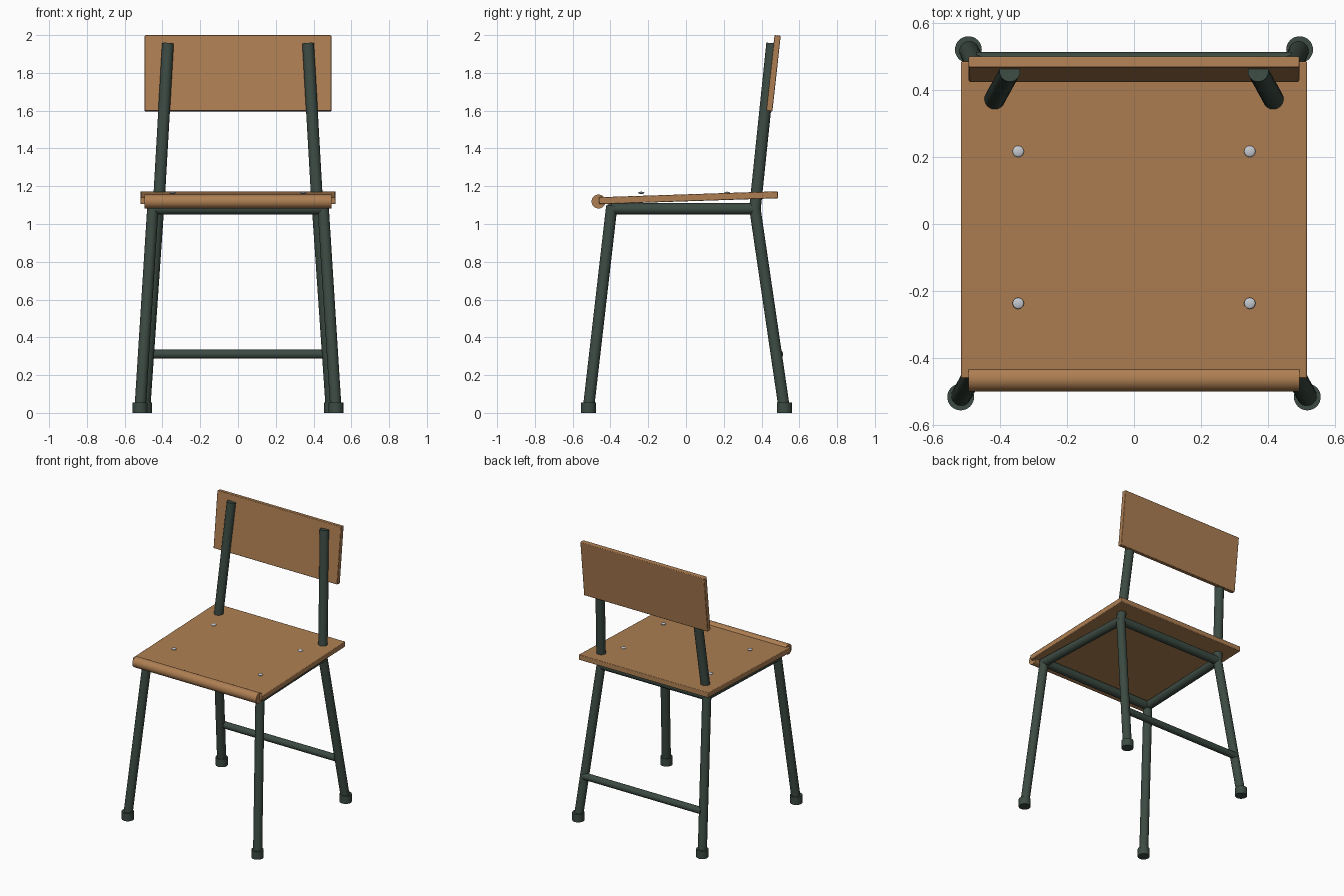
import bpy, math
from mathutils import Vector

if "Cube" in bpy.data.objects:
    bpy.data.objects.remove(bpy.data.objects["Cube"])


def material(name, rgb):
    m = bpy.data.materials.new(name)
    m.diffuse_color = (*rgb, 1)
    m.use_nodes = True
    m.node_tree.nodes["Principled BSDF"].inputs["Base Color"].default_value = m.diffuse_color
    return m


WOOD = material("warm wood", (0.42, 0.21, 0.085))
GREEN = material("dark green metal", (0.045, 0.07, 0.055))
STEEL = material("light steel", (0.55, 0.58, 0.62))


def finish(name, mat):
    ob = bpy.context.object
    ob.name = ob.data.name = name
    ob.data.materials.append(mat)
    bpy.ops.object.shade_smooth_by_angle(angle=math.radians(35))
    return ob


def tube(name, a, b, r, mat=GREEN, sides=32):
    a, b = Vector(a), Vector(b)
    d = b - a
    bpy.ops.mesh.primitive_cylinder_add(vertices=sides, radius=r, depth=d.length, location=(a + b) / 2,
                                        rotation=d.to_track_quat('Z', 'Y').to_euler())
    return finish(name, mat)


def board(name, size, loc, tilt):
    bpy.ops.mesh.primitive_cube_add(size=1, location=loc, rotation=(math.radians(tilt), 0, 0))
    bpy.context.object.scale = size
    bpy.ops.object.transform_apply(location=False, rotation=False, scale=True)
    bev = bpy.context.object.modifiers.new("soft_edges", 'BEVEL')
    bev.width, bev.segments = 0.004, 2
    return finish(name, WOOD)


# Wooden seat with rolled front edge, and backrest
board("seat", (1.034, 0.947, 0.037), (0, 0.013, 1.139), 1.9)
tube("seat_front_roll", (-0.494, -0.463, 1.119), (0.494, -0.463, 1.119), 0.037, WOOD)
board("backrest", (0.988, 0.033, 0.403), (0, 0.463, 1.798), -6.3)

R = 0.03
for s, side in ((-1, "left"), (1, "right")):
    front_top = (s * 0.451, -0.394, 1.08)
    rear_top = (s * 0.421, 0.365, 1.08)
    # Splayed legs, back post and side rail
    tube(f"front_leg_{side}", (s * 0.519, -0.518, 0.01), (s * 0.4505, -0.393, 1.095), R)
    tube(f"rear_leg_{side}", (s * 0.495, 0.522, 0.01), (s * 0.4205, 0.363, 1.095), R)
    tube(f"back_post_{side}", rear_top, (s * 0.371, 0.456, 1.956), R + 0.001)
    tube(f"side_rail_{side}", front_top, rear_top, R)
    # Foot caps
    tube(f"front_foot_{side}", (s * 0.518, -0.517, 0), (s * 0.518, -0.517, 0.056), 0.04)
    tube(f"rear_foot_{side}", (s * 0.495, 0.521, 0), (s * 0.495, 0.521, 0.056), 0.04)
    # Screw heads
    for y, place in ((-0.237, "front"), (0.217, "rear")):
        bpy.ops.mesh.primitive_uv_sphere_add(segments=20, ring_count=10, radius=0.017,
                                             location=(s * 0.346, y, 1.165))
        bpy.context.object.scale.z = 0.35
        finish(f"screw_{place}_{side}", STEEL)

# Cross rails under the seat and rear stretcher
tube("front_rail", (-0.451, -0.394, 1.08), (0.451, -0.394, 1.08), R)
tube("rear_rail", (-0.421, 0.365, 1.08), (0.421, 0.365, 1.08), R)
tube("rear_stretcher", (-0.47, 0.49, 0.311), (0.47, 0.49, 0.311), 0.024)
